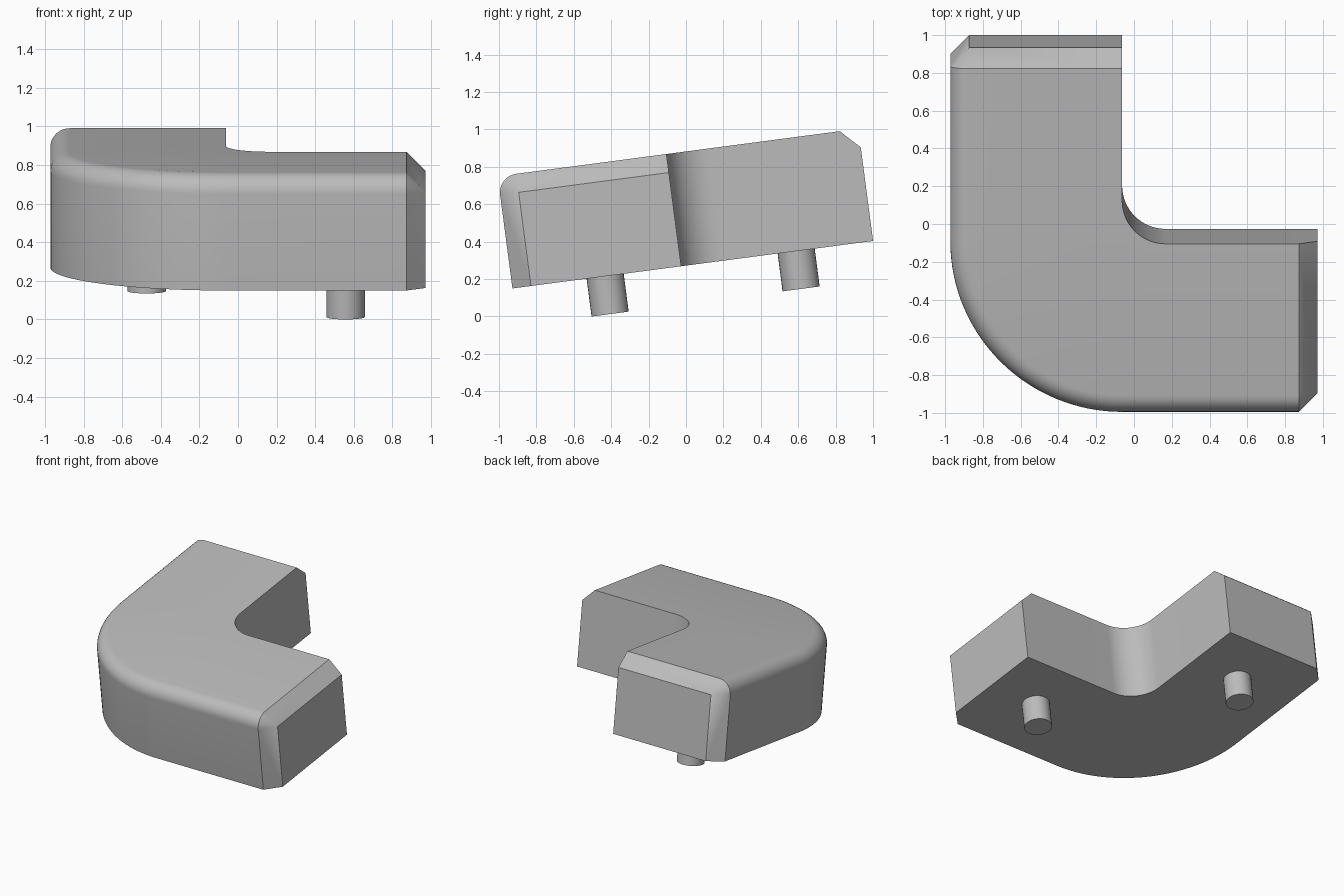
import bpy
import bmesh
from math import sin, cos, pi, radians
from mathutils import Matrix, Vector

cube = bpy.data.objects.get("Cube")
if cube:
    bpy.data.objects.remove(cube)

# Main sizes, in the untilted frame whose origin is the outer corner
LEG, WIDTH, HEIGHT = 1.945, 0.91, 0.605
OUTER_R, INNER_R, EDGE = 0.91, 0.23, 0.1
PEG_R, PEG_LEN = 0.1, 0.204
place = (Matrix.Translation((-LEG / 2, -0.928, 0.15))
         @ Matrix.Rotation(radians(7.5), 4, 'X'))

grey = bpy.data.materials.new("light grey")
grey.use_nodes = True
colour = (0.5, 0.5, 0.5, 1)
grey.diffuse_color = colour
grey.node_tree.nodes["Principled BSDF"].inputs["Base Color"].default_value = colour


def finish(name, bm):
    """Tilt the part into place and turn it into a smooth-shaded object."""
    bmesh.ops.recalc_face_normals(bm, faces=bm.faces)
    bm.transform(place)
    mesh = bpy.data.meshes.new(name)
    bm.to_mesh(mesh)
    bm.free()
    mesh.materials.append(grey)
    obj = bpy.data.objects.new(name, mesh)
    bpy.context.collection.objects.link(obj)
    bpy.ops.object.select_all(action='DESELECT')
    obj.select_set(True)
    bpy.context.view_layer.objects.active = obj
    bpy.ops.object.shade_smooth_by_angle(angle=radians(30))


def section(outer, inner, inward, end=False):
    """Cross-section with a rounded outer top edge; the end one is shrunk."""
    radius = 0 if end else EDGE
    steps = 1 if end else 9
    rim = [(EDGE if end else 0, 0)]
    for i in range(steps):
        a = pi / 2 * i / max(steps - 1, 1)
        rim.append((EDGE - radius * cos(a), HEIGHT - EDGE + radius * sin(a)))
    top = rim[-1][1]
    points = [outer + inward * d + Vector((0, 0, z)) for d, z in rim]
    return points + [inner + Vector((0, 0, top)), inner.copy()]


# Body: sections run down one leg, round the bend and along the other leg
north, east = Vector((0, 1, 0)), Vector((1, 0, 0))
back = [Vector((0, LEG, 0)), Vector((WIDTH, LEG, 0))]
side = [Vector((LEG, 0, 0)), Vector((LEG, WIDTH, 0))]
rings = [section(*back, east, True),
         section(*(p - north * EDGE for p in back), east)]
outer_c = Vector((OUTER_R, OUTER_R, 0))
inner_c = Vector((WIDTH + INNER_R, WIDTH + INNER_R, 0))
BEND = 32
for i in range(BEND + 1):
    a = pi / 2 * i / BEND
    inward = Vector((cos(a), sin(a), 0))
    rings.append(section(outer_c - inward * OUTER_R,
                         inner_c - inward * INNER_R, inward))
rings += [section(*(p - east * EDGE for p in side), north),
          section(*side, north, True)]

bm = bmesh.new()
loops = [[bm.verts.new(p) for p in ring] for ring in rings]
for la, lb in zip(loops[1:-2], loops[2:-1]):
    for j in range(len(la)):
        k = (j + 1) % len(la)
        bm.faces.new((la[j], la[k], lb[k], lb[j]))
# Chamfered ends: the rounded edge narrows to one corner point
for end, full in ((loops[0], loops[1]), (loops[-1], loops[-2])):
    foot, corner, top, base = end
    bm.faces.new((foot, corner, full[1], full[0]))
    for p, q in zip(full[1:-3], full[2:-2]):
        bm.faces.new((corner, q, p))
    bm.faces.new((corner, top, full[-2], full[-3]))
    bm.faces.new((top, base, full[-1], full[-2]))
    bm.faces.new((base, foot, full[0], full[-1]))
    bm.faces.new(end)
finish("corner_body", bm)

# Pegs under each leg
for name, x, y in (("side_peg", 1.53, 0.5), ("back_peg", 0.5, 1.53)):
    bm = bmesh.new()
    bmesh.ops.create_cone(bm, cap_ends=True, segments=32, radius1=PEG_R,
                          radius2=PEG_R, depth=PEG_LEN + 0.02,
                          matrix=Matrix.Translation((x, y, 0.01 - PEG_LEN / 2)))
    finish(name, bm)
